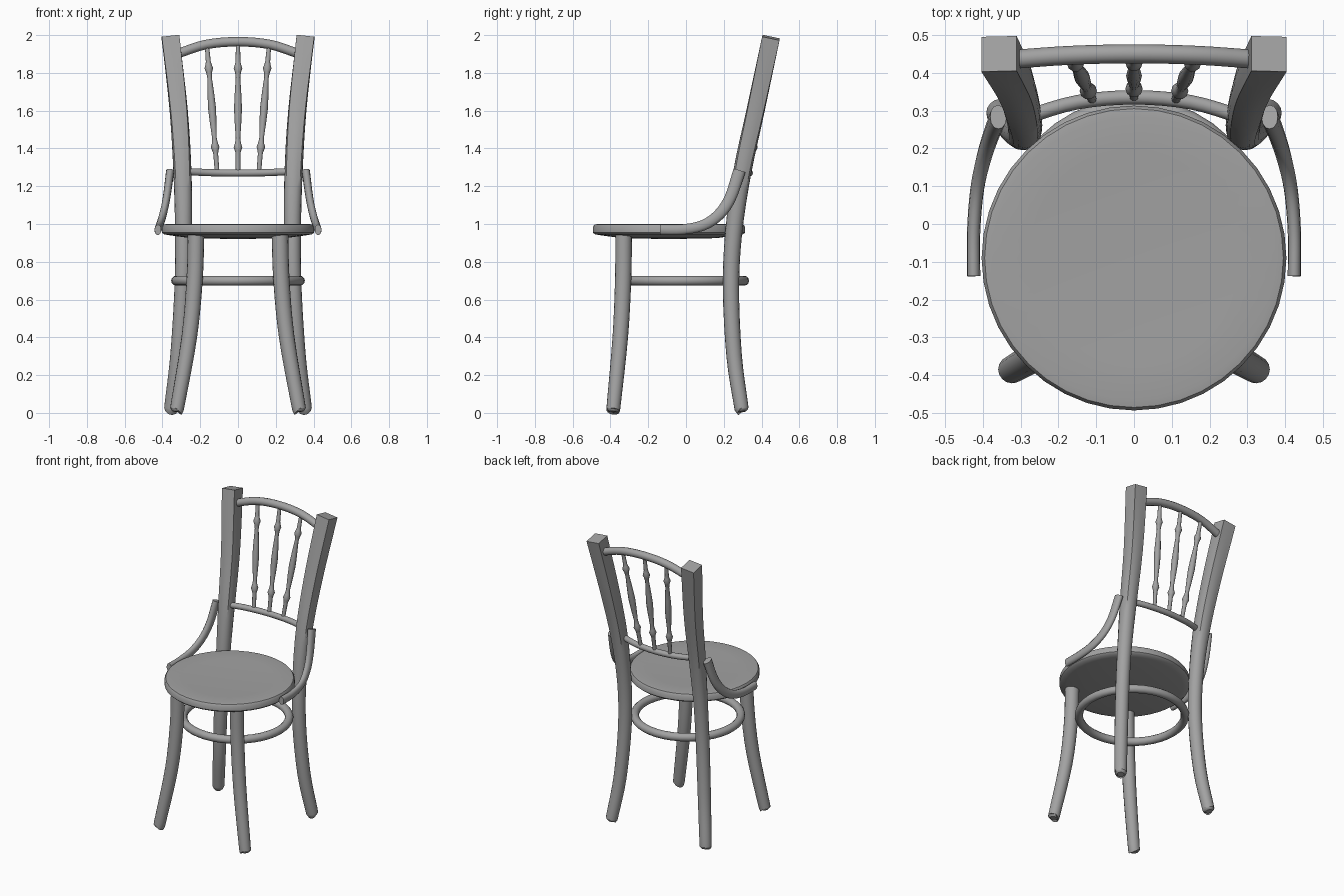
import bpy, bmesh, math
from mathutils import Vector

cube = bpy.data.objects.get("Cube")
if cube:
    bpy.data.objects.remove(cube, do_unlink=True)

# one painted-wood colour for the whole chair
wood = bpy.data.materials.new("grey_wood")
wood.use_nodes = True
wood.diffuse_color = (0.36, 0.36, 0.36, 1)
wood.node_tree.nodes["Principled BSDF"].inputs["Base Color"].default_value = (0.36, 0.36, 0.36, 1)


def finish(name, bm, angle=40):
    bmesh.ops.recalc_face_normals(bm, faces=bm.faces)
    mesh = bpy.data.meshes.new(name)
    bm.to_mesh(mesh)
    bm.free()
    obj = bpy.data.objects.new(name, mesh)
    bpy.context.collection.objects.link(obj)
    mesh.materials.append(wood)
    bpy.ops.object.select_all(action='DESELECT')
    obj.select_set(True)
    bpy.context.view_layer.objects.active = obj
    bpy.ops.object.shade_smooth_by_angle(angle=math.radians(angle))
    return obj


def smooth_path(points, steps):
    """Catmull-Rom through (x, y, z, radius, squareness) points."""
    pts = [Vector(p) for p in points]
    pts = [pts[0] * 2 - pts[1]] + pts + [pts[-1] * 2 - pts[-2]]
    out = []
    for a, b, c, d in zip(pts, pts[1:], pts[2:], pts[3:]):
        for k in range(steps):
            t = k / steps
            out.append(0.5 * (2 * b + (c - a) * t + (2 * a - 5 * b + 4 * c - d) * t * t
                              + (3 * b - a - 3 * c + d) * t ** 3))
    return out + [pts[-2]]


def sweep(name, points, ref, sides=16, steps=4, flat=1.0):
    """Sweep a section along a path; it blends from round to square, flat scales it along ref."""
    path = smooth_path(points, steps)
    pos = [Vector(p[:3]) for p in path]
    bm = bmesh.new()
    rings = []
    for i, p in enumerate(path):
        tangent = (pos[min(i + 1, len(pos) - 1)] - pos[max(i - 1, 0)]).normalized()
        u = (Vector(ref) - tangent * tangent.dot(Vector(ref))).normalized()
        v = tangent.cross(u)
        ring = []
        for k in range(sides):
            a = math.tau * k / sides
            c, s = math.cos(a), math.sin(a)
            r = p[3] * (1 + p[4] * (1 / max(abs(c), abs(s)) - 1))
            ring.append(bm.verts.new(pos[i] + u * (c * r * flat) + v * (s * r)))
        rings.append(ring)
    for r0, r1 in zip(rings, rings[1:]):
        for k in range(sides):
            n = (k + 1) % sides
            bm.faces.new((r0[k], r0[n], r1[n], r1[k]))
    bm.faces.new(rings[0])
    bm.faces.new(rings[-1])
    return finish(name, bm)


def lathe(name, profile, centre, segments):
    """Turn an (r, z) profile about a vertical axis."""
    bm = bmesh.new()
    verts = [bm.verts.new((r, 0, z)) for r, z in profile]
    edges = [bm.edges.new(e) for e in zip(verts, verts[1:])]
    bmesh.ops.spin(bm, geom=verts + edges, axis=(0, 0, 1), cent=(0, 0, 0),
                   angle=math.tau, steps=segments)
    bmesh.ops.remove_doubles(bm, verts=bm.verts, dist=1e-4)
    bmesh.ops.translate(bm, verts=bm.verts, vec=centre)
    return finish(name, bm)


# round seat with a slight dish
lathe("seat", [(0, 0.92), (0.25, 0.925), (0.36, 0.94), (0.392, 0.945), (0.403, 0.955),
               (0.403, 0.985), (0.395, 0.997), (0.375, 1.0), (0.28, 0.996), (0, 0.992)],
      (0, -0.09, 0), 40)

# ring stretcher between the legs
bpy.ops.mesh.primitive_torus_add(major_radius=0.328, minor_radius=0.026, major_segments=40,
                                 minor_segments=12, location=(0, -0.02, 0.7))
ring = bpy.context.object
ring.name = "ring_stretcher"
ring.data.materials.append(wood)
bpy.ops.object.shade_smooth_by_angle(angle=math.radians(40))

for side, s in (("left", 1), ("right", -1)):
    # splayed front leg with a rounded foot
    sweep(side + "_front_leg", [
        (s * 0.222, -0.33, 0.95, 0.044, 0), (s * 0.23, -0.333, 0.7, 0.043, 0),
        (s * 0.258, -0.348, 0.4, 0.041, 0), (s * 0.318, -0.382, 0.05, 0.037, 0),
        (s * 0.324, -0.385, 0.02, 0.034, 0), (s * 0.326, -0.386, 0.006, 0.022, 0)],
        (1, 0, 0))
    # back leg rising into a post that turns square at the top
    sweep(side + "_back_post", [
        (s * 0.357, 0.45, 1.987, 0.047, 1), (s * 0.314, 0.368, 1.6, 0.048, 0.6),
        (s * 0.294, 0.297, 1.27, 0.048, 0.25), (s * 0.288, 0.252, 0.95, 0.045, 0),
        (s * 0.294, 0.238, 0.65, 0.043, 0), (s * 0.318, 0.255, 0.3, 0.041, 0),
        (s * 0.35, 0.29, 0.05, 0.038, 0), (s * 0.354, 0.295, 0.02, 0.035, 0),
        (s * 0.356, 0.297, 0.006, 0.022, 0)], (1, 0, 0))
    # bent brace from the seat edge up to the post
    sweep(side + "_arm_brace", [
        (s * 0.424, -0.138, 0.97, 0.027, 0.2), (s * 0.424, -0.02, 0.971, 0.027, 0.2),
        (s * 0.415, 0.09, 0.993, 0.028, 0.2), (s * 0.397, 0.175, 1.05, 0.03, 0.2),
        (s * 0.378, 0.235, 1.14, 0.031, 0.2), (s * 0.359, 0.283, 1.282, 0.033, 0.2)],
        (1, 0, 0), sides=12, flat=0.65)

# bowed rails between the posts
sweep("top_rail", [(-0.325, 0.435, 1.9, 0.025, 0), (-0.17, 0.446, 1.95, 0.025, 0),
                   (0, 0.45, 1.965, 0.025, 0), (0.17, 0.446, 1.95, 0.025, 0),
                   (0.325, 0.435, 1.9, 0.025, 0)], (0, 0, 1), sides=12)
sweep("lower_rail", [(-0.28, 0.285, 1.278, 0.019, 0), (-0.15, 0.322, 1.272, 0.019, 0),
                     (0, 0.335, 1.27, 0.019, 0), (0.15, 0.322, 1.272, 0.019, 0),
                     (0.28, 0.285, 1.278, 0.019, 0)], (0, 0, 1), sides=12)

# turned spindles: (fraction of length, radius)
turning = [(0, 0.012), (0.15, 0.013), (0.17, 0.016), (0.2, 0.023), (0.23, 0.016), (0.27, 0.012),
           (0.4, 0.018), (0.5, 0.021), (0.6, 0.018), (0.74, 0.012), (0.78, 0.016),
           (0.81, 0.023), (0.84, 0.016), (0.86, 0.013), (1, 0.011)]
for name, x in (("left_spindle", 1), ("middle_spindle", 0), ("right_spindle", -1)):
    low = Vector((x * 0.11, 0.335 - abs(x) * 0.007, 1.27))
    high = Vector((x * 0.165, 0.448, 1.955))
    sweep(name, [(*low.lerp(high, t), r, 0) for t, r in turning], (1, 0, 0), sides=10, steps=1)
